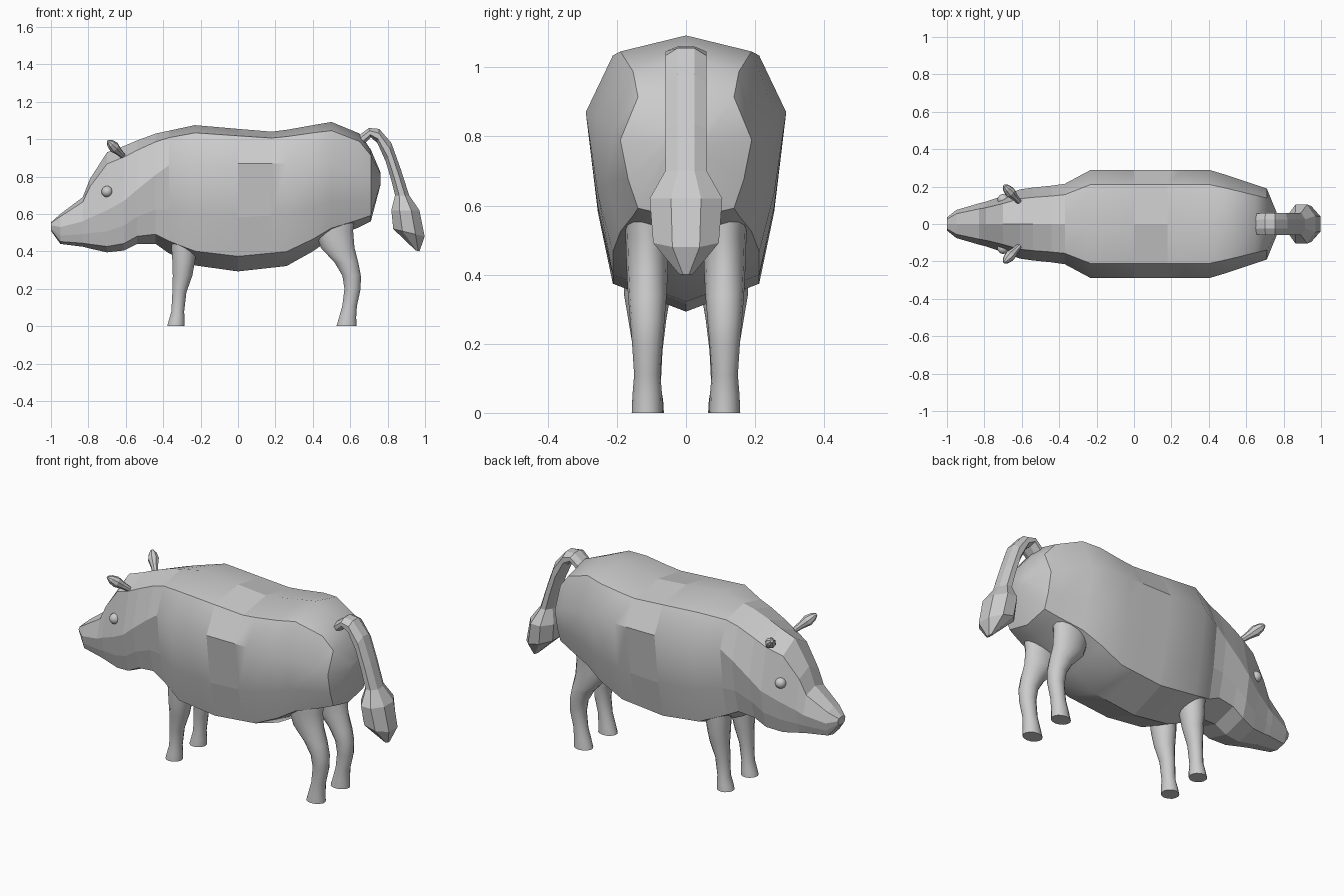
import bpy, bmesh, math
from mathutils import Vector

if "Cube" in bpy.data.objects:
    bpy.data.objects.remove(bpy.data.objects["Cube"])


def loft(name, rings, smooth=None, mirror=False):
    """Skin a list of closed rings, cap both ends, shade by angle (or flat)."""
    bm = bmesh.new()
    rows = [[bm.verts.new(p) for p in ring] for ring in rings]
    n = len(rows[0])
    for a, b in zip(rows, rows[1:]):
        for i in range(n):
            j = (i + 1) % n
            bm.faces.new((a[i], a[j], b[j], b[i]))
    bm.faces.new(rows[0])
    bm.faces.new(rows[-1])
    bmesh.ops.recalc_face_normals(bm, faces=bm.faces)
    return finish(name, bm, smooth, mirror)


def finish(name, bm, smooth, mirror):
    me = bpy.data.meshes.new(name)
    bm.to_mesh(me)
    bm.free()
    if smooth:
        me.shade_smooth()
        me.set_sharp_from_angle(angle=math.radians(smooth))
    ob = bpy.data.objects.new(name, me)
    bpy.context.collection.objects.link(ob)
    if mirror:
        centre = bpy.data.objects.get("mirror_centre")
        if not centre:
            centre = bpy.data.objects.new("mirror_centre", None)
            bpy.context.collection.objects.link(centre)
            centre.hide_render = True
        m = ob.modifiers.new("mirror", 'MIRROR')
        m.use_axis = (False, True, False)
        m.mirror_object = centre
    return ob


def section(x, top, wide, low, w):
    """Barrel-like cross-section: ridge, shoulder, widest point, flank, belly edge, keel."""
    half = [(0.73 * w, top - 0.2 * (top - wide)), (w, wide),
            (0.88 * w, low + 0.5 * (wide - low)), (0.73 * w, low + 0.14 * (wide - low))]
    return ([(x, 0, top)] + [(x, y, z) for y, z in half] + [(x, 0, low)]
            + [(x, -y, z) for y, z in reversed(half)])


def ellipse(c, u, ru, v, rv, n):
    c, u, v = Vector(c), Vector(u).normalized(), Vector(v).normalized()
    angles = [math.tau * (i + 0.5) / n for i in range(n)]
    return [c + u * ru * math.cos(a) + v * rv * math.sin(a) for a in angles]


# head and neck: x, ridge z, widest z, underside z, half width
neck = (-0.37, 1.045, 0.86, 0.39, 0.215)
head = [(-1.0, 0.555, 0.54, 0.51, 0.035), (-0.95, 0.60, 0.53, 0.44, 0.075),
        (-0.83, 0.69, 0.56, 0.425, 0.11), (-0.79, 0.79, 0.58, 0.415, 0.12),
        (-0.70, 0.93, 0.62, 0.395, 0.15), (-0.61, 0.963, 0.67, 0.405, 0.185),
        (-0.54, 0.993, 0.73, 0.44, 0.195), (-0.44, 1.03, 0.81, 0.44, 0.205), neck]
loft("head", [section(*s) for s in head])

# barrel body and rump
body = [neck, (-0.23, 1.075, 0.87, 0.325, 0.29), (0, 1.055, 0.87, 0.293, 0.29),
        (0.18, 1.04, 0.87, 0.313, 0.29), (0.26, 1.05, 0.87, 0.322, 0.29),
        (0.40, 1.075, 0.87, 0.40, 0.29), (0.50, 1.092, 0.86, 0.47, 0.26),
        (0.65, 1.03, 0.82, 0.53, 0.21), (0.71, 0.945, 0.79, 0.56, 0.19),
        (0.763, 0.82, 0.79, 0.76, 0.06)]
barrel = loft("body", [section(*s) for s in body], smooth=35)
for p in barrel.data.polygons:      # flat-shaded band around the middle
    if 0 < p.center.x < 0.18:
        p.use_smooth = False

# legs: z, front x, back x, y centre, y radius
front = [(0, -0.38, -0.285, 0.11, 0.046), (0.035, -0.37, -0.285, 0.11, 0.044),
         (0.08, -0.357, -0.287, 0.11, 0.037), (0.18, -0.352, -0.275, 0.11, 0.042),
         (0.27, -0.35, -0.243, 0.112, 0.055), (0.34, -0.352, -0.23, 0.112, 0.067),
         (0.46, -0.36, -0.21, 0.112, 0.072)]
hind = [(0, 0.525, 0.635, 0.112, 0.045), (0.05, 0.54, 0.633, 0.112, 0.043),
        (0.11, 0.557, 0.637, 0.112, 0.038), (0.20, 0.568, 0.657, 0.112, 0.044),
        (0.27, 0.557, 0.658, 0.112, 0.05), (0.34, 0.515, 0.645, 0.112, 0.056),
        (0.42, 0.44, 0.625, 0.112, 0.06), (0.51, 0.41, 0.618, 0.112, 0.063),
        (0.60, 0.42, 0.63, 0.115, 0.064)]
for name, legs in (("front_legs", front), ("hind_legs", hind)):
    loft(name, [ellipse(((a + b) / 2, y, z), (1, 0, 0), (b - a) / 2, (0, 1, 0), r, 14)
                for z, a, b, y, r in legs], smooth=40, mirror=True)

# tail with tuft: outer x,z / inner x,z / half width
tail = [(0.64, 1.015, 0.665, 0.965, 0.055), (0.70, 1.06, 0.71, 1.01, 0.06),
        (0.755, 1.055, 0.745, 0.98, 0.06), (0.82, 0.98, 0.79, 0.88, 0.06),
        (0.87, 0.84, 0.82, 0.78, 0.06), (0.915, 0.70, 0.84, 0.70, 0.06),
        (0.97, 0.62, 0.82, 0.62, 0.105), (0.998, 0.48, 0.83, 0.52, 0.095),
        (0.97, 0.40, 0.95, 0.405, 0.02)]
rings = []
for ox, oz, ix, iz, w in tail:
    across, k = Vector((ox - ix, 0, oz - iz)), 1 / math.cos(math.pi / 8)
    rings.append(ellipse(((ox + ix) / 2, 0, (oz + iz) / 2), across, across.length / 2 * k,
                         (0, 1, 0), w * k, 8))
loft("tail", rings)

# ears: small pods pointing up and outward
base, tip = Vector((-0.615, 0.12, 0.91)), Vector((-0.695, 0.205, 0.99))
axis = tip - base
side = axis.cross(Vector((0, 0, 1)))
loft("ears", [ellipse(base + axis * t, side, r, axis.cross(side), r, 8)
              for t, r in ((0, 0.015), (0.3, 0.02), (0.6, 0.03), (0.85, 0.022), (1, 0.008))],
     mirror=True)

# eyes
bm = bmesh.new()
bmesh.ops.create_uvsphere(bm, u_segments=16, v_segments=10, radius=0.03)
bmesh.ops.translate(bm, verts=bm.verts, vec=(-0.70, 0.13, 0.72))
finish("eyes", bm, 40, True)
